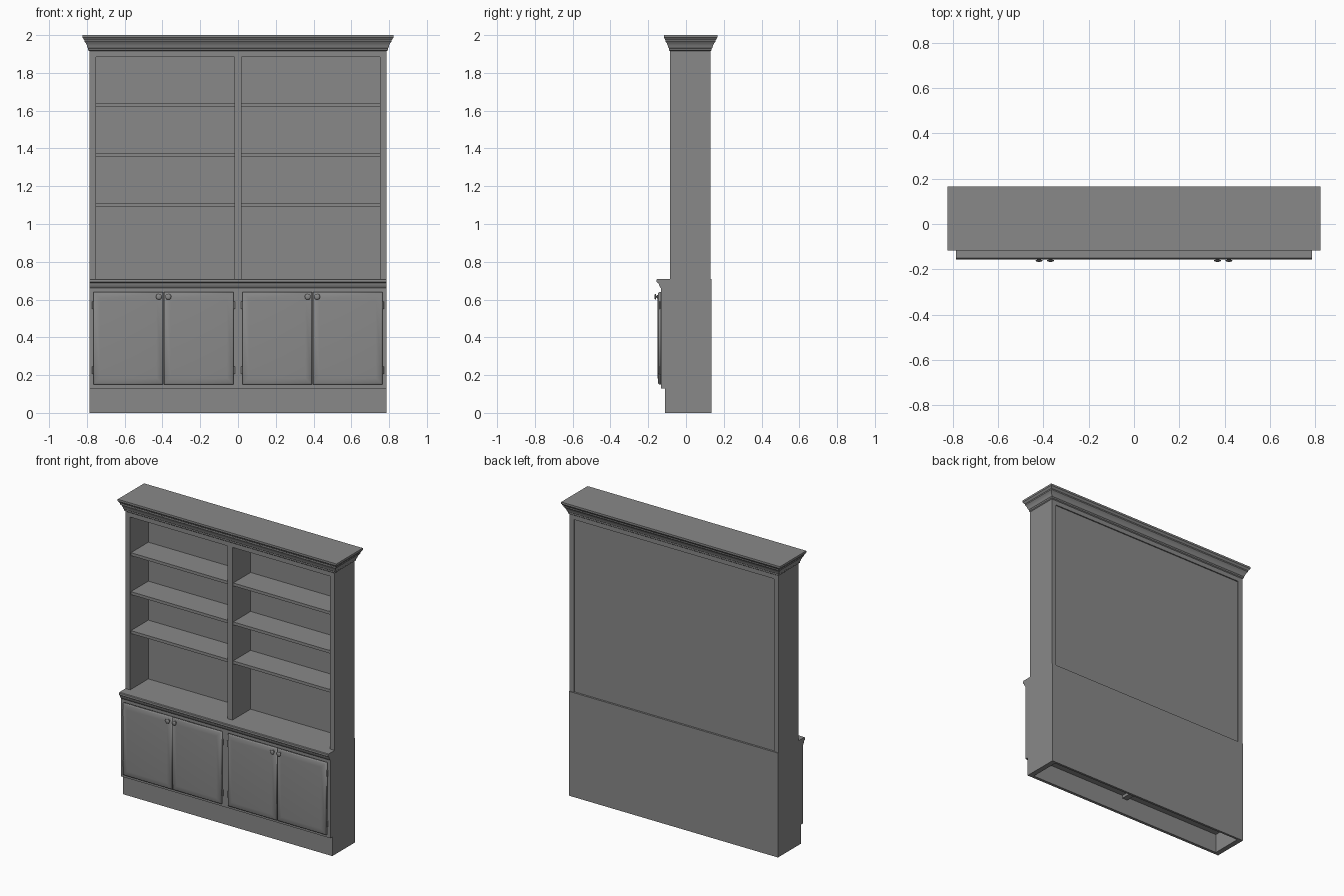
import bpy, bmesh, math
from mathutils import Matrix

cube = bpy.data.objects.get("Cube")
if cube:
    bpy.data.objects.remove(cube, do_unlink=True)

grey = bpy.data.materials.new("painted_grey")
grey.use_nodes = True
grey.diffuse_color = (0.25, 0.25, 0.25, 1)
grey.node_tree.nodes["Principled BSDF"].inputs["Base Color"].default_value = grey.diffuse_color

W = 0.787          # half width of the carcass
T = 0.035          # thickness of the side panels
FRONT, BACK = -0.085, 0.13
DECK = 0.71        # height of the counter top


def finish(name, bm, smooth=None):
    bmesh.ops.recalc_face_normals(bm, faces=bm.faces)
    mesh = bpy.data.meshes.new(name)
    bm.to_mesh(mesh)
    bm.free()
    mesh.materials.append(grey)
    obj = bpy.data.objects.new(name, mesh)
    bpy.context.collection.objects.link(obj)
    if smooth is not None:
        bpy.ops.object.select_all(action='DESELECT')
        obj.select_set(True)
        bpy.context.view_layer.objects.active = obj
        if smooth >= 180:
            bpy.ops.object.shade_smooth()
        else:
            bpy.ops.object.shade_smooth_by_angle(angle=math.radians(smooth))
    return obj


def box(name, x0, x1, y0, y1, z0, z1):
    bm = bmesh.new()
    size = Matrix.Diagonal((x1 - x0, y1 - y0, z1 - z0, 1))
    place = Matrix.Translation(((x0 + x1) / 2, (y0 + y1) / 2, (z0 + z1) / 2))
    bmesh.ops.create_cube(bm, size=1, matrix=place @ size)
    return finish(name, bm)


def loft(name, rings, smooth=None):
    """Skin a list of equal closed rings and cap both ends."""
    bm = bmesh.new()
    loops = [[bm.verts.new(p) for p in ring] for ring in rings]
    n = len(loops[0])
    for a, b in zip(loops, loops[1:]):
        for i in range(n):
            j = (i + 1) % n
            bm.faces.new((a[i], a[j], b[j], b[i]))
    bm.faces.new(loops[0])
    bm.faces.new(loops[-1])
    return finish(name, bm, smooth)


# Lower cabinet
for side, label in ((1, "left"), (-1, "right")):
    x0, x1 = sorted((side * W, side * (W - T)))
    box(f"lower_side_{label}", x0, x1, -0.11, 0.135, 0, 0.68)
    box(f"upper_side_{label}", x0, x1, FRONT, BACK, DECK, 1.92)
box("plinth", -W, W, -0.11, -0.09, 0, 0.13)
box("face_frame", -W, W, -0.132, -0.11, 0.13, 0.67)
box("lower_back", -W, W, 0.12, 0.135, 0, 0.70)
box("bottom_board", -W + T, W - T, -0.11, 0.12, 0.13, 0.15)
box("bottom_brace", -0.02, 0.02, -0.09, 0.12, 0.11, 0.13)

# Counter with a moulded front edge
edge = [(0.135, 0.67), (0.135, DECK), (-0.150, DECK), (-0.155, 0.706), (-0.156, 0.70),
        (-0.155, 0.692), (-0.150, 0.688), (-0.145, 0.687), (-0.144, 0.68),
        (-0.140, 0.67), (-0.136, 0.664), (-0.132, 0.66), (-0.11, 0.66)]
loft("counter", [[(x, y, z) for y, z in edge] for x in (-W, W)], 30)

# Upper bookcase
box("upper_divider", -0.018, 0.018, FRONT, BACK - 0.01, DECK, 1.885)
box("top_board", -W + T, W - T, FRONT, BACK, 1.885, 1.92)
box("upper_back", -W + T, W - T, 0.11, BACK - 0.008, DECK, 1.885)
for x0, x1, label in ((-W + T, -0.018, "right"), (0.018, W - T, "left")):
    for i, z in enumerate((1.09, 1.355, 1.62)):
        box(f"shelf_{label}_{i + 1}", x0, x1, FRONT + 0.008, 0.11, z, z + 0.02)

# Crown moulding running round all four sides
crown = [(0, 1.915), (0.006, 1.92), (0.006, 1.93), (0.010, 1.934), (0.013, 1.945),
         (0.018, 1.956), (0.025, 1.965), (0.025, 1.973), (0.030, 1.977),
         (0.034, 1.985), (0.036, 1.987), (0.036, 2.0)]
rings = []
for o, z in crown:
    x, f, b = W + o, FRONT - o * 0.9, BACK + o
    rings.append([(-x, f, z), (x, f, z), (x, b, z), (-x, b, z)])
loft("crown_moulding", rings, 25)


def door(name, x0, x1, z0=0.15, z1=0.64):
    """Door leaf with softly raised front."""
    rings = []
    for inset, y in ((0, -0.132), (0, -0.143), (0.006, -0.147), (0.035, -0.15)):
        rings.append([(x0 + inset, y, z0 + inset), (x1 - inset, y, z0 + inset),
                      (x1 - inset, y, z1 - inset), (x0 + inset, y, z1 - inset)])
    loft(name, rings, 180)


def knob(name, x, z):
    """Turned knob on a short stem."""
    profile = [(0.010, -0.148), (0.010, -0.152), (0.005, -0.153), (0.005, -0.157),
               (0.014, -0.159), (0.016, -0.162), (0.013, -0.165), (0.006, -0.167)]
    turns = [math.tau * i / 16 for i in range(16)]
    loft(name, [[(x + r * math.cos(a), y, z + r * math.sin(a)) for a in turns]
                for r, y in profile], 40)


def hinge(name, x, z):
    """Small barrel hinge."""
    turns = [math.tau * i / 10 for i in range(10)]
    loft(name, [[(x + 0.005 * math.cos(a), -0.137 + 0.005 * math.sin(a), h) for a in turns]
                for h in (z - 0.02, z + 0.02)], 40)


# Two pairs of doors with their knobs and hinges
for c, pair in ((-0.394, "right"), (0.394, "left")):
    for s, leaf in ((-1, "a"), (1, "b")):
        label = f"{pair}_{leaf}"
        x0, x1 = sorted((c + s * 0.002, c + s * 0.371))
        door(f"door_{label}", x0, x1)
        knob(f"knob_{label}", c + s * 0.025, 0.615)
        for z, spot in ((0.225, "lower"), (0.57, "upper")):
            hinge(f"hinge_{label}_{spot}", c + s * 0.374, z)
